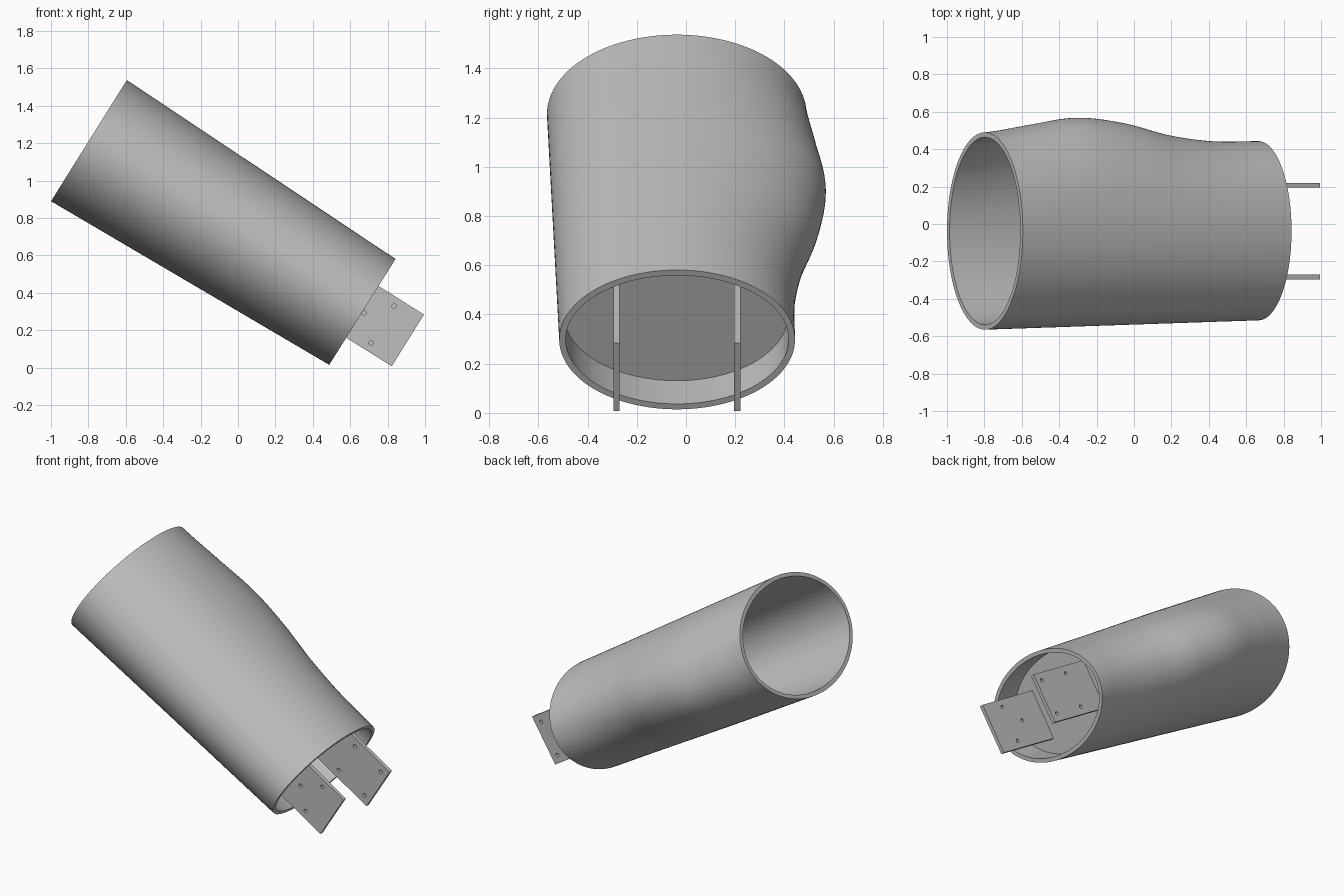
import bpy, bmesh, math
from mathutils import Matrix, Vector

cube = bpy.data.objects.get("Cube")
if cube:
    bpy.data.objects.remove(cube, do_unlink=True)

grey = bpy.data.materials.new("plain grey")
grey.use_nodes = True
colour = (0.52, 0.52, 0.52, 1)
grey.diffuse_color = colour
grey.node_tree.nodes["Principled BSDF"].inputs["Base Color"].default_value = colour

# Local frame: X runs down the sleeve axis, Z is across it; the whole thing is tilted
LENGTH, WALL, SIDES, RINGS = 1.725, 0.026, 128, 60
CENTRE_Y = -0.037
TILT = Matrix.Translation((-0.797, 0, 1.213)) @ Matrix.Rotation(math.radians(32.05), 4, 'Y')
BACK = [0.49, 0.53, 0.568, 0.54, 0.475, 0.442, 0.443]   # bulging back profile


def back_y(t):
    """Smooth curve through the evenly spaced back profile."""
    n = len(BACK) - 1
    i = min(int(t * n), n - 1)
    u = t * n - i
    a, b, c, d = (BACK[min(max(k, 0), n)] for k in range(i - 1, i + 3))
    return b + 0.5 * u * (c - a + u * (2*a - 5*b + 4*c - d + u * (3*(b - c) + d - a)))


def section(bm, s, inset):
    """One ring: elliptical front half, bulged back half."""
    t = s / LENGTH
    height = 0.382 + (0.334 - 0.382) * t - inset
    front = 0.528 + (0.478 - 0.528) * t - inset
    back = back_y(t) - CENTRE_Y - inset
    ring = []
    for k in range(SIDES):
        a = math.tau * k / SIDES
        y = math.cos(a)
        ring.append(bm.verts.new((s, CENTRE_Y + y * (back if y > 0 else front),
                                  height * math.sin(a))))
    return ring


def bridge(bm, r1, r2):
    for k in range(SIDES):
        j = (k + 1) % SIDES
        bm.faces.new((r1[k], r1[j], r2[j], r2[k]))


def finish(bm, name):
    bmesh.ops.recalc_face_normals(bm, faces=bm.faces)
    mesh = bpy.data.meshes.new(name)
    bm.to_mesh(mesh)
    bm.free()
    obj = bpy.data.objects.new(name, mesh)
    bpy.context.collection.objects.link(obj)
    return obj


def dress(obj):
    obj.data.materials.clear()
    obj.data.materials.append(grey)
    bpy.ops.object.select_all(action='DESELECT')
    obj.select_set(True)
    bpy.context.view_layer.objects.active = obj
    bpy.ops.object.shade_smooth_by_angle(angle=math.radians(35))


# Hollow sleeve: outer wall down, inner wall back up, closed by the two rims
bm = bmesh.new()
steps = [LENGTH * i / RINGS for i in range(RINGS + 1)]
rings = [section(bm, s, 0) for s in steps] + [section(bm, s, WALL) for s in reversed(steps)]
for i, ring in enumerate(rings):
    bridge(bm, ring, rings[(i + 1) % len(rings)])
sleeve = finish(bm, "sleeve")
sleeve.matrix_world = TILT
dress(sleeve)

# Bulkhead recessed inside the lower end
FLOOR = LENGTH - 0.186
bm = bmesh.new()
upper, lower = section(bm, FLOOR - 0.025, WALL - 0.004), section(bm, FLOOR, WALL - 0.004)
bridge(bm, upper, lower)
bm.faces.new(upper)
bm.faces.new(lower)
bulkhead = finish(bm, "bulkhead")
bulkhead.matrix_world = TILT
dress(bulkhead)


# Mounting plates: filled outlines with drilled holes
def add_loop(curve, points):
    spline = curve.splines.new('POLY')
    spline.points.add(len(points) - 1)
    for p, (x, z) in zip(spline.points, points):
        p.co = (x, z, 0, 1)
    spline.use_cyclic_u = True


def plate(name, y, holes):
    curve = bpy.data.curves.new(name, 'CURVE')
    curve.dimensions = '2D'
    curve.fill_mode = 'BOTH'
    curve.extrude = 0.0125
    x0, x1, h = FLOOR - 0.01, LENGTH + 0.287, 0.163
    add_loop(curve, [(x0, -h), (x1, -h), (x1, h), (x0, h)])
    for hx, hz in holes:
        ring = [math.tau * k / 24 for k in range(24)]
        add_loop(curve, [(LENGTH + hx + 0.012 * math.cos(a), hz + 0.012 * math.sin(a))
                         for a in ring])
    obj = bpy.data.objects.new(name, curve)
    bpy.context.collection.objects.link(obj)
    obj.matrix_world = TILT @ Matrix.Translation((0, y, 0)) @ Matrix.Rotation(math.pi / 2, 4, 'X')
    bpy.ops.object.select_all(action='DESELECT')
    obj.select_set(True)
    bpy.context.view_layer.objects.active = obj
    bpy.ops.object.convert(target='MESH')
    obj = bpy.context.view_layer.objects.active
    bm = bmesh.new()
    bm.from_mesh(obj.data)
    bmesh.ops.remove_doubles(bm, verts=bm.verts, dist=0.0001)
    bmesh.ops.recalc_face_normals(bm, faces=bm.faces)
    bm.to_mesh(obj.data)
    bm.free()
    dress(obj)


plate("front_plate", -0.283, [(0.127, 0.116), (0.127, -0.116), (0.011, 0)])
plate("back_plate", 0.208, [(x, z) for x in (0.011, 0.238) for z in (0.113, -0.113)])
